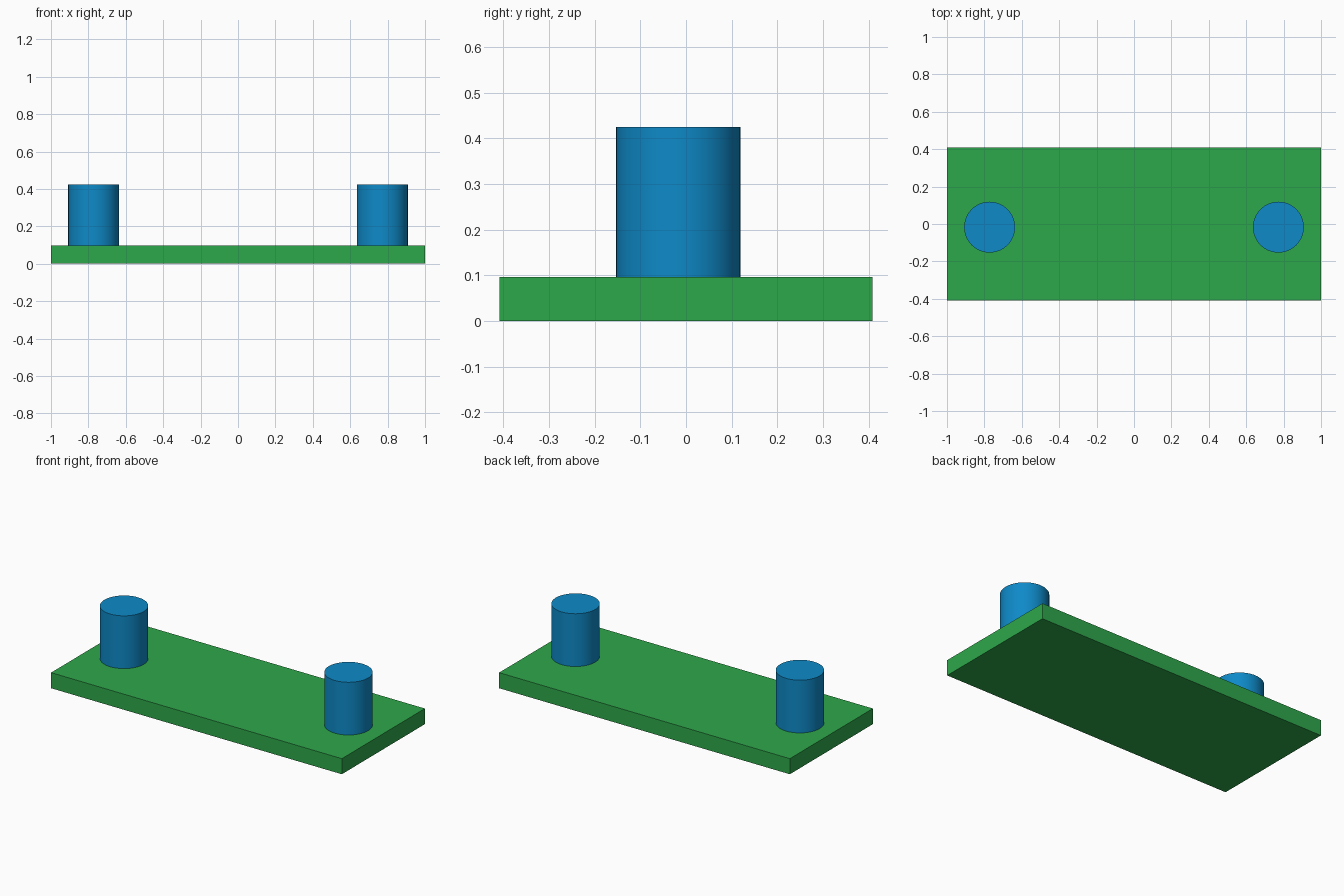
import bpy
import math

if "Cube" in bpy.data.objects:
    bpy.data.objects.remove(bpy.data.objects["Cube"])


def material(name, color):
    mat = bpy.data.materials.new(name)
    mat.diffuse_color = (*color, 1.0)
    mat.use_nodes = True
    mat.node_tree.nodes["Principled BSDF"].inputs["Base Color"].default_value = mat.diffuse_color
    return mat


green = material("green", (0.027, 0.392, 0.069))
blue = material("blue", (0.0044, 0.254, 0.578))

PLATE_SIZE = (2.0, 0.816, 0.097)
PEG_RADIUS, PEG_TOP = 0.136, 0.425
PEG_X, PEG_Y = 0.772, -0.017

# Flat base plate
bpy.ops.mesh.primitive_cube_add(size=1, location=(0, 0, PLATE_SIZE[2] / 2))
plate = bpy.context.object
plate.name = "base_plate"
plate.scale = PLATE_SIZE
bpy.ops.object.transform_apply(location=False, rotation=False, scale=True)
plate.data.materials.append(green)

# Round pegs standing near each end of the plate
for name, side in (("left_peg", -1), ("right_peg", 1)):
    height = PEG_TOP - PLATE_SIZE[2]
    bpy.ops.mesh.primitive_cylinder_add(
        vertices=64, radius=PEG_RADIUS, depth=height,
        location=(side * PEG_X, PEG_Y, PLATE_SIZE[2] + height / 2))
    peg = bpy.context.object
    peg.name = name
    peg.data.materials.append(blue)
    bpy.ops.object.shade_smooth_by_angle(angle=math.radians(30))
